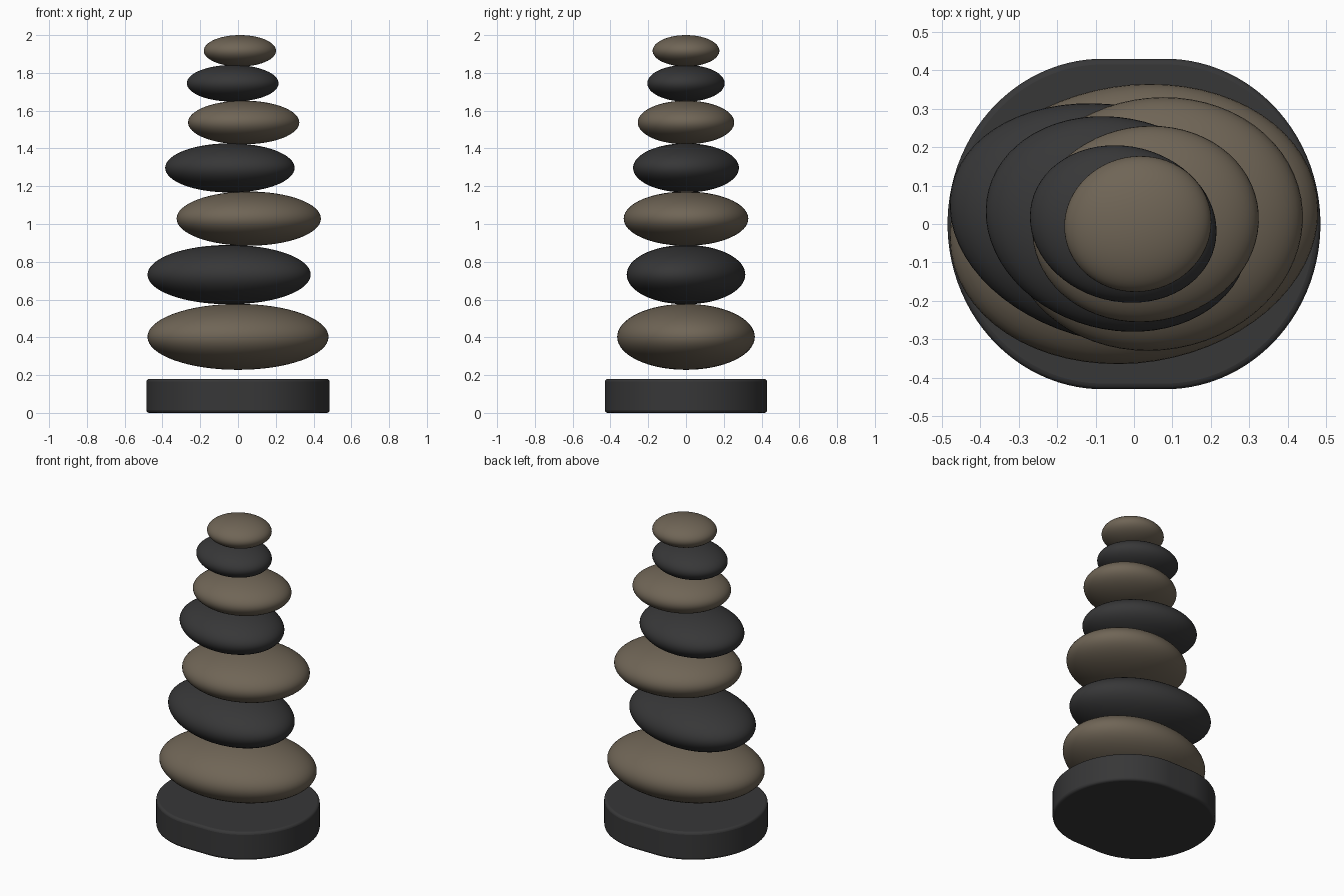
import bpy, bmesh
from math import sin, cos, pi, radians
from mathutils import Matrix, Vector

if "Cube" in bpy.data.objects:
    bpy.data.objects.remove(bpy.data.objects["Cube"])


def material(name, rgb):
    m = bpy.data.materials.new(name)
    m.use_nodes = True
    color = (*rgb, 1)
    m.diffuse_color = color
    bsdf = m.node_tree.nodes["Principled BSDF"]
    bsdf.inputs["Base Color"].default_value = color
    bsdf.inputs["Roughness"].default_value = 0.7
    return m


taupe = material("taupe stone", (0.16, 0.13, 0.093))
charcoal = material("charcoal stone", (0.038, 0.038, 0.039))


def add_object(name, bm, mat):
    mesh = bpy.data.meshes.new(name)
    bm.to_mesh(mesh)
    bm.free()
    mesh.materials.append(mat)
    obj = bpy.data.objects.new(name, mesh)
    bpy.context.collection.objects.link(obj)
    bpy.ops.object.select_all(action="DESELECT")
    obj.select_set(True)
    bpy.context.view_layer.objects.active = obj
    bpy.ops.object.shade_smooth_by_angle(angle=radians(40))
    return obj


def plinth(name, half_x, half_y, flat, bottom, top, mat):
    """Oval slab with short straight front and back edges."""
    bm = bmesh.new()
    steps = 96
    outline = []
    for i in range(steps):
        a = 2 * pi * (i + 0.5) / steps
        side = 1 if cos(a) > 0 else -1
        x = side * flat + (half_x - flat) * cos(a)
        outline.append(bm.verts.new((x, half_y * sin(a), bottom)))
    base = bm.faces.new(outline)
    result = bmesh.ops.extrude_face_region(bm, geom=[base], use_keep_orig=True)
    raised = [g for g in result["geom"] if isinstance(g, bmesh.types.BMVert)]
    bmesh.ops.translate(bm, verts=raised, vec=Vector((0, 0, top - bottom)))
    bmesh.ops.recalc_face_normals(bm, faces=bm.faces)
    obj = add_object(name, bm, mat)
    # Softened rim
    bevel = obj.modifiers.new("rim", "BEVEL")
    bevel.width = 0.015
    bevel.segments = 3
    bevel.limit_method = "ANGLE"
    bevel.angle_limit = radians(40)
    return obj


def pebble(name, x, bottom, top, length, width, turn, mat):
    """Flattened ellipsoid, turned about the vertical."""
    bm = bmesh.new()
    bmesh.ops.create_uvsphere(bm, u_segments=64, v_segments=32, radius=1)
    place = (Matrix.Translation((x, 0, (bottom + top) / 2))
             @ Matrix.Rotation(radians(turn), 4, "Z")
             @ Matrix.Diagonal((length, width, (top - bottom) / 2, 1)))
    bmesh.ops.transform(bm, matrix=place, verts=bm.verts)
    return add_object(name, bm, mat)


plinth("base_slab", 0.485, 0.43, 0.08, 0.0, 0.18, charcoal)

# Stones from bottom to top: x, bottom, top, half length, half width, turn
stones = [
    (0.0, 0.228, 0.577, 0.482, 0.361, 9),
    (-0.047, 0.575, 0.889, 0.438, 0.306, -13),
    (0.057, 0.885, 1.172, 0.384, 0.328, 10),
    (-0.043, 1.167, 1.427, 0.347, 0.275, -15),
    (0.030, 1.422, 1.653, 0.296, 0.254, 10),
    (-0.028, 1.648, 1.842, 0.245, 0.202, -14),
    (0.010, 1.834, 2.0, 0.192, 0.176, 12),
]
for i, stone in enumerate(stones):
    pebble(f"stacked_stone_{i + 1}", *stone, charcoal if i % 2 else taupe)
